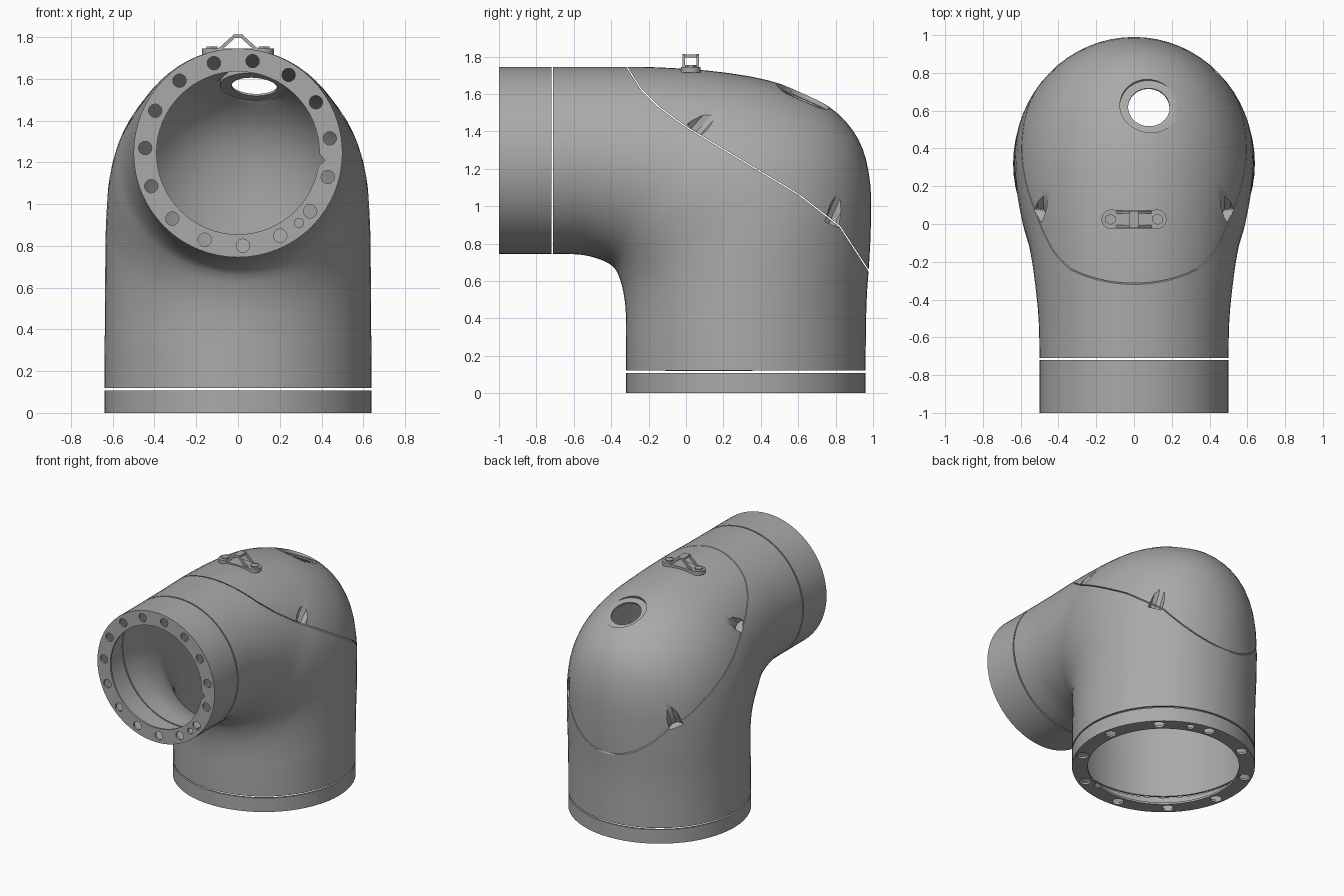
import bpy, bmesh
from math import sin, cos, pi, radians
from mathutils import Vector, Matrix
from mathutils.bvhtree import BVHTree

if "Cube" in bpy.data.objects:
    bpy.data.objects.remove(bpy.data.objects["Cube"])

grey = bpy.data.materials.new("plain_grey")
grey.use_nodes = True
grey.diffuse_color = (0.4, 0.4, 0.4, 1)
grey.node_tree.nodes["Principled BSDF"].inputs["Base Color"].default_value = (0.4, 0.4, 0.4, 1)
parts = []


def make(name, bm, part=True):
    bmesh.ops.recalc_face_normals(bm, faces=bm.faces)
    mesh = bpy.data.meshes.new(name)
    bm.to_mesh(mesh)
    bm.free()
    obj = bpy.data.objects.new(name, mesh)
    bpy.context.collection.objects.link(obj)
    mesh.materials.append(grey)
    if part:
        parts.append(obj)
    return obj


def bake(obj):
    bpy.context.view_layer.update()
    dg = bpy.context.evaluated_depsgraph_get()
    mesh = bpy.data.meshes.new_from_object(obj.evaluated_get(dg))
    obj.modifiers.clear()
    obj.data = mesh


def cut(obj, bm):
    cutter = make("cutter", bm, False)
    cutter.hide_render = True
    mod = obj.modifiers.new("cut", "BOOLEAN")
    mod.object, mod.operation, mod.solver = cutter, "DIFFERENCE", "EXACT"
    bake(obj)
    bpy.data.objects.remove(cutter)


def cylinder(bm, start, axis, radius, length, sides=24):
    axis = Vector(axis).normalized()
    turn = axis.to_track_quat("Z", "Y").to_matrix().to_4x4()
    mat = Matrix.Translation(Vector(start) + axis * length / 2) @ turn
    bmesh.ops.create_cone(bm, cap_ends=True, segments=sides, radius1=radius,
                          radius2=radius, depth=length, matrix=mat)


def box(bm, centre, size, turn=0):
    mat = Matrix.Translation(centre) @ Matrix.Rotation(turn, 4, "Y") @ Matrix.Diagonal((*size, 1))
    bmesh.ops.create_cube(bm, size=1, matrix=mat)


def skin(bm, loops, close=False):
    rows = [[bm.verts.new(p) for p in loop] for loop in loops]
    pairs = list(zip(rows, rows[1:])) + ([(rows[-1], rows[0])] if close else [])
    for a, b in pairs:
        for i in range(len(a)):
            j = (i + 1) % len(a)
            bm.faces.new((a[i], a[j], b[j], b[i]))
    if not close:
        bm.faces.new(rows[0])
        bm.faces.new(rows[-1])


def spline(keys, steps):
    out = []
    for i in range(len(keys) - 1):
        a, b, c, d = [keys[min(max(k, 0), len(keys) - 1)] for k in range(i - 1, i + 3)]
        for s in range(steps):
            t = s / steps
            out.append([q + 0.5 * t * (r - p + t * (2*p - 5*q + 4*r - u + t * (3*(q - r) + u - p)))
                        for p, q, r, u in zip(a, b, c, d)])
    return out + [keys[-1]]


# Elbow casing: inner y, inner z, outer y, outer z, half width
sections = [
    (-0.71, 0.745, -0.71, 1.745, 0.50), (-0.56, 0.74, -0.45, 1.745, 0.505),
    (-0.46, 0.715, -0.15, 1.742, 0.525), (-0.40, 0.685, 0.2, 1.715, 0.555),
    (-0.37, 0.65, 0.5, 1.655, 0.595), (-0.35, 0.60, 0.76, 1.535, 0.62),
    (-0.335, 0.54, 0.92, 1.36, 0.63), (-0.325, 0.47, 0.985, 1.12, 0.635),
    (-0.32, 0.38, 0.985, 0.8, 0.636), (-0.32, 0.28, 0.965, 0.48, 0.638),
    (-0.32, 0.12, 0.96, 0.12, 0.64)]
loops = []
for iy, iz, oy, oz, w in spline(sections, 4):
    inner, outer = Vector((0, iy, iz)), Vector((0, oy, oz))
    mid, half = (inner + outer) / 2, (outer - inner) / 2
    loops.append([mid + half * cos(2*pi*k/64) + Vector((w * sin(2*pi*k/64), 0, 0)) for k in range(64)])
bm = bmesh.new()
skin(bm, loops)
surface = BVHTree.FromBMesh(bm)
casing = make("elbow_casing", bm)

# Bolt pockets on both sides of the seam
bm = bmesh.new()
for y, z, axis in ((0.04, 1.405, (0.67, 0.74)), (0.78, 0.9, (0.4, 0.92))):
    x = surface.ray_cast(Vector((2, y, z)), Vector((-1, 0, 0)))[0].x
    for side in (-1, 1):
        cylinder(bm, (side * x, y, z), (0, *axis), 0.052, 0.5, 10)
cut(casing, bm)

# Round recess of the top port
port = surface.ray_cast(Vector((0.08, 0.63, 3)), Vector((0, 0, -1)))[0]
normal = Vector((0.04, 0.4, 0.92)).normalized()
bm = bmesh.new()
cylinder(bm, port - normal * 0.03, normal, 0.155, 0.3, 32)
cut(casing, bm)

# Open both ends and turn the casing into a thin shell
bm = bmesh.new()
bm.from_mesh(casing.data)
ends = [f for f in bm.faces if all(v.co.y < -0.709 for v in f.verts) or all(v.co.z < 0.121 for v in f.verts)]
bmesh.ops.delete(bm, geom=ends, context="FACES")
bm.to_mesh(casing.data)
bm.free()
shell = casing.modifiers.new("shell", "SOLIDIFY")
shell.thickness, shell.offset = 0.015, -1
bake(casing)

# Port opening
bm = bmesh.new()
cylinder(bm, port - normal * 0.12, normal, 0.11, 0.3, 32)
cut(casing, bm)

# Seam between the elbow and its cap
path = [(-0.36, 1.85), (-0.32, 1.745), (-0.24, 1.62), (-0.15, 1.53), (0, 1.42),
        (0.6, 1.06), (0.82, 0.89), (0.97, 0.66), (1.05, 0.5)]
bm = bmesh.new()
shift = Vector((0, 0.0035, 0.005))
skin(bm, [[Vector((x, y, z)) + shift * s for x, s in ((-1, 0), (1, 0), (1, 1), (-1, 1))]
          for y, z in path])
cut(casing, bm)


# End rings: thin sleeve with a drilled flange
def end_ring(name, radius, bore, length, count, first, hole, pin, notch, place):
    t = 0.015
    profile = [(bore, 0), (radius, 0), (radius, length), (radius - t, length), (radius - t, t), (bore, t)]
    bm = bmesh.new()
    skin(bm, [[(r * cos(2*pi*k/64), r * sin(2*pi*k/64), z) for r, z in profile]
              for k in range(64)], True)
    ring = make(name, bm)
    bm = bmesh.new()
    pitch = (radius + bore) / 2
    holes = [(first + 360 * k / count, hole) for k in range(count)] + [(pin, hole * 0.7)]
    for angle, r in holes:
        a = radians(angle)
        cylinder(bm, (pitch * cos(a), pitch * sin(a), -0.05), (0, 0, 1), r, 0.1, 16)
    mat = Matrix.Rotation(radians(notch), 4, "Z") @ Matrix.Translation((bore, 0, 0)) @ Matrix.Rotation(pi / 4, 4, "Z")
    bmesh.ops.create_cube(bm, size=1, matrix=mat @ Matrix.Diagonal((0.04, 0.04, 0.1, 1)))
    cut(ring, bm)
    ring.data.transform(place)


end_ring("bottom_ring", 0.64, 0.53, 0.108, 10, 47, 0.04, 69, -70, Matrix.Translation((0, 0.32, 0)))
end_ring("front_ring", 0.5, 0.39, 0.28, 15, -81, 0.032, 49, 5,
         Matrix.Translation((0, -1, 1.245)) @ Matrix.Rotation(-pi / 2, 4, "X"))

# Lifting eye: foot plate, two bolts and an open arch
bm = bmesh.new()
for side in (-1, 1):
    cylinder(bm, (side * 0.12, 0.025, 1.715), (0, 0, 1), 0.052, 0.03)
box(bm, (0, 0.025, 1.73), (0.24, 0.1, 0.028))
make("eye_foot_plate", bm)
bm = bmesh.new()
for side in (-1, 1):
    cylinder(bm, (side * 0.125, 0.025, 1.74), (0, 0, 1), 0.03, 0.014, 6)
make("eye_bolts", bm)
bm = bmesh.new()
for y in (-0.013, 0.063):
    for side in (-1, 1):
        box(bm, (side * 0.052, y, 1.772), (0.105, 0.014, 0.016), side * radians(42))
box(bm, (0, 0.025, 1.804), (0.05, 0.09, 0.016))
make("eye_arch", bm)

# Smooth shading with sharp edges kept
bpy.ops.object.select_all(action="DESELECT")
for obj in parts:
    obj.select_set(True)
bpy.context.view_layer.objects.active = casing
bpy.ops.object.shade_smooth_by_angle(angle=radians(30))
